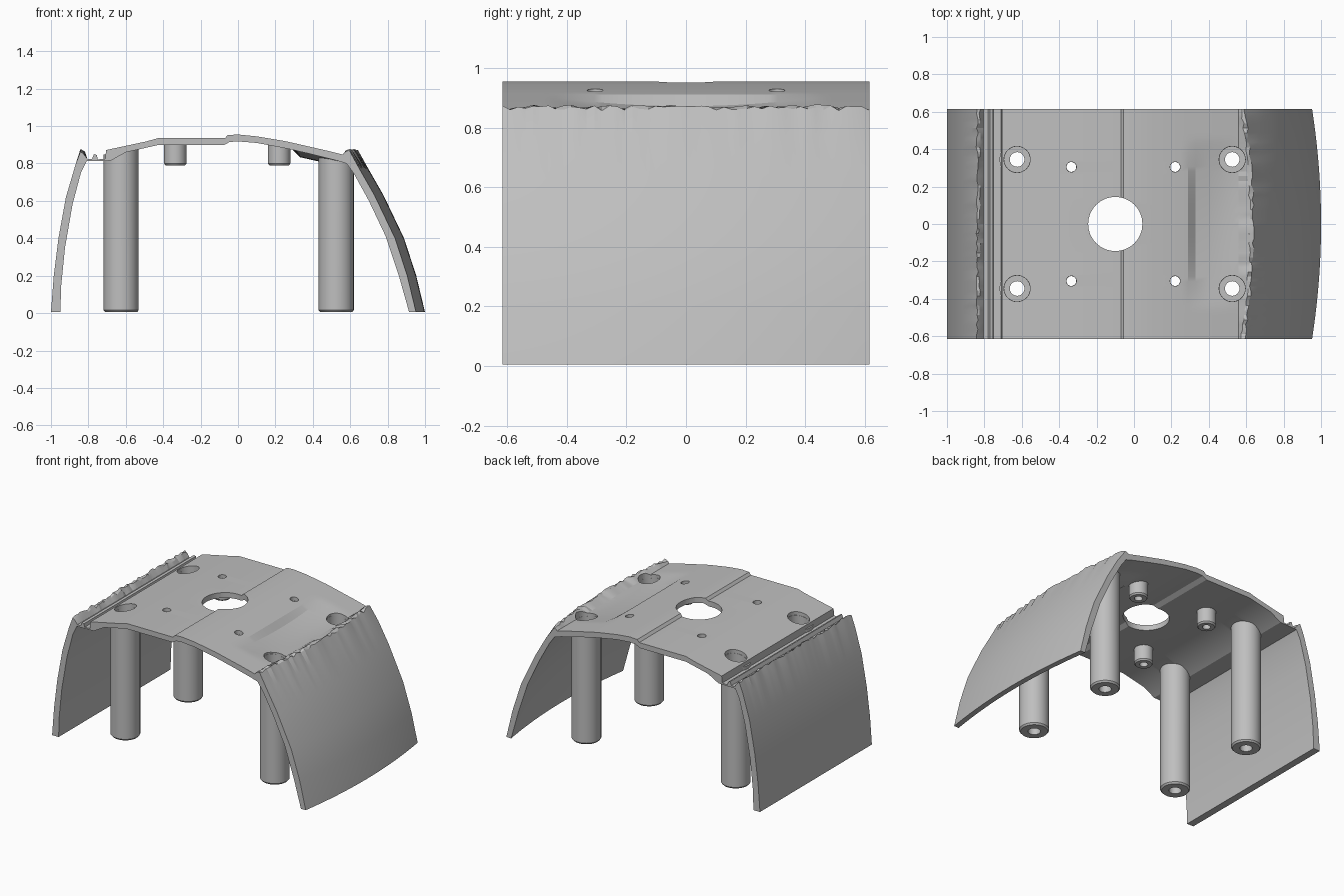
import bpy
import bmesh
import math
import random

random.seed(4)
cube = bpy.data.objects.get("Cube")
if cube:
    bpy.data.objects.remove(cube, do_unlink=True)

HALF_DEPTH = 0.615
grey = bpy.data.materials.new("plain grey")
grey.use_nodes = True
tone = (0.52, 0.52, 0.52, 1)
grey.diffuse_color = tone
grey.node_tree.nodes["Principled BSDF"].inputs["Base Color"].default_value = tone


def make_object(name, bm):
    bmesh.ops.recalc_face_normals(bm, faces=bm.faces)
    mesh = bpy.data.meshes.new(name)
    bm.to_mesh(mesh)
    bm.free()
    mesh.materials.append(grey)
    obj = bpy.data.objects.new(name, mesh)
    bpy.context.collection.objects.link(obj)
    return obj


def smooth(obj, degrees):
    bpy.ops.object.select_all(action="DESELECT")
    obj.select_set(True)
    bpy.context.view_layer.objects.active = obj
    bpy.ops.object.shade_smooth_by_angle(angle=math.radians(degrees))


def bridge(bm, ring_a, ring_b):
    count = len(ring_a)
    for i in range(count):
        j = (i + 1) % count
        bm.faces.new((ring_a[i], ring_a[j], ring_b[j], ring_b[i]))


# Cross-section of the shell: outside from left to right, inside back again
left_outer = [(-1, .005), (-.985, .2), (-.96, .4), (-.92, .62), (-.87, .79), (-.838, .87)]
groove = [(-.825, .86), (-.805, .825), (-.78, .825), (-.77, .85), (-.755, .845),
          (-.75, .822), (-.71, .825)]
plate_top = [(-.705, .872), (-.49, .918), (-.43, .935), (-.07, .935), (-.055, .952),
             (0, .955), (.1, .945), (.25, .92), (.29, .911), (.33, .902), (.4, .886),
             (.47, .87), (.53, .855), (.56, .848)]
right_outer = [(.572, .872), (.59, .868), (.65, .77), (.73, .63), (.84, .4),
               (.905, .2), (.952, .005)]
right_inner = [(.915, .005), (.86, .2), (.79, .41), (.7, .6), (.62, .745), (.58, .8)]
plate_under = [(.53, .815), (.47, .83), (.4, .848), (.33, .864), (.29, .874), (.25, .882),
               (.1, .91), (0, .918), (-.045, .915), (-.075, .898), (-.43, .898),
               (-.6, .86), (-.68, .815)]
left_inner = [(-.81, .812), (-.84, .75), (-.885, .58), (-.925, .35), (-.945, .15), (-.95, .005)]
section = (left_outer + groove + plate_top + right_outer
           + right_inner + plate_under + left_inner)
ridge = {left_outer[-1], groove[0], right_outer[0], right_outer[1]}


def shell_point(point, y):
    x, z = point
    across = y / HALF_DEPTH
    # Right wall bows outward towards the middle
    if x > .56:
        x += .048 * (1 - across ** 2)
    # Shallow dish pressed into the plate
    elif x > .3:
        z -= .03 * max(0, 1 - (y / .45) ** 2) * min(1, (.58 - x) / .12)
    # Ragged seams
    if point in ridge:
        z += random.uniform(-.012, .006)
        x += random.uniform(-.006, .006)
    return x, y, z


steps = 48
bm = bmesh.new()
rings = []
for k in range(steps + 1):
    y = HALF_DEPTH * (2 * k / steps - 1)
    rings.append([bm.verts.new(shell_point(p, y)) for p in section])
for ring_a, ring_b in zip(rings, rings[1:]):
    bridge(bm, ring_a, ring_b)
bm.faces.new(rings[0])
bm.faces.new(rings[-1])
shell = make_object("curved_shell", bm)


def plate_height(x):
    # Height of the middle of the plate thickness
    x = min(max(x, plate_top[0][0]), plate_top[-1][0])
    for (xa, za), (xb, zb) in zip(plate_top, plate_top[1:]):
        if x <= xb:
            return za + (zb - za) * (x - xa) / (xb - xa) - .025


def tube(name, x, y, outline, sides=32):
    # Revolved closed outline; a height of None follows the plate
    bm = bmesh.new()
    loops = []
    for radius, z in outline:
        loop = []
        for i in range(sides):
            a = math.tau * i / sides
            px = x + radius * math.cos(a)
            height = plate_height(px) if z is None else z
            loop.append(bm.verts.new((px, y + radius * math.sin(a), height)))
        loops.append(loop)
    for i, loop in enumerate(loops):
        bridge(bm, loops[i - 1], loop)
    smooth(make_object(name, bm), 35)


post_outline = [(.039, .005), (.085, .005), (.094, .016), (.094, None),
                (.069, None), (.069, .76), (.039, .76)]
boss_outline = [(.026, .79), (.052, .79), (.06, .8), (.06, None), (.026, None)]
holes = [(-.1, 0, .145)]
for end, y_sign in (("front", -1), ("back", 1)):
    for side, post_x, boss_x in (("right", -.625, -.335), ("left", .525, .22)):
        tube(f"{end}_{side}_post", post_x, y_sign * .345, post_outline)
        tube(f"{end}_{side}_boss", boss_x, y_sign * .305, boss_outline)
        holes += [(post_x, y_sign * .345, .07), (boss_x, y_sign * .305, .027)]

# Holes through the plate
bm = bmesh.new()
for x, y, radius in holes:
    made = bmesh.ops.create_cone(bm, cap_ends=True, segments=32, radius1=radius,
                                 radius2=radius, depth=.5)
    bmesh.ops.translate(bm, verts=made["verts"], vec=(x, y, .9))
cutter = make_object("hole_cutter", bm)
cutter.hide_render = True
cut = shell.modifiers.new("holes", "BOOLEAN")
cut.operation = "DIFFERENCE"
cut.solver = "EXACT"
cut.object = cutter
bpy.context.view_layer.objects.active = shell
bpy.ops.object.modifier_apply(modifier=cut.name)
bpy.data.objects.remove(cutter, do_unlink=True)
smooth(shell, 20)
